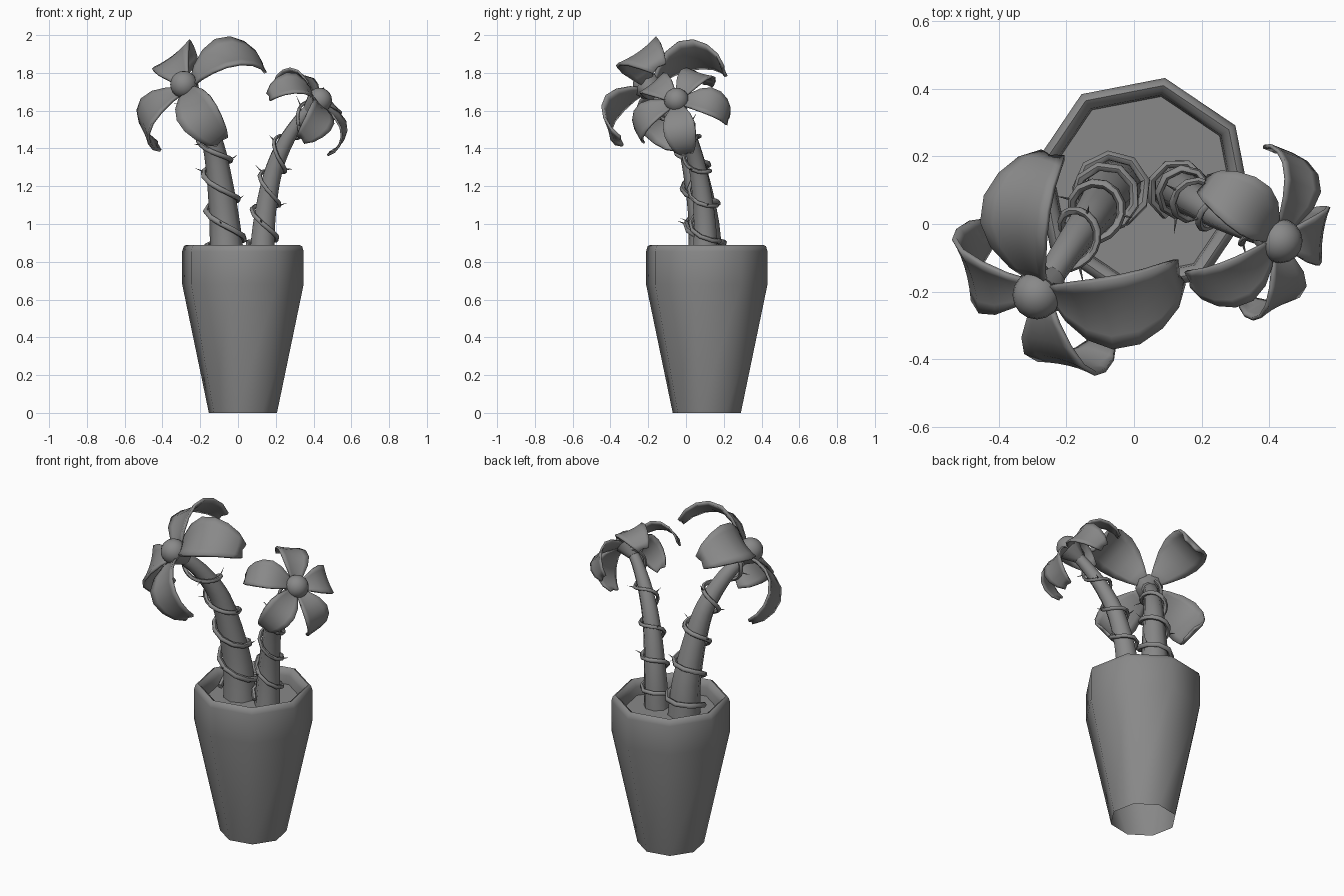
import bpy, bmesh, math, random
from mathutils import Vector

random.seed(4)
cube = bpy.data.objects.get("Cube")
if cube:
    bpy.data.objects.remove(cube, do_unlink=True)

gray = bpy.data.materials.new("plain gray")
gray.use_nodes = True
gray.diffuse_color = (0.25, 0.25, 0.25, 1)
gray.node_tree.nodes["Principled BSDF"].inputs["Base Color"].default_value = gray.diffuse_color


def finish(obj, angle=60):
    """Give the object its material and smooth shading."""
    obj.data.materials.clear()
    obj.data.materials.append(gray)
    bpy.ops.object.select_all(action='DESELECT')
    obj.select_set(True)
    bpy.context.view_layer.objects.active = obj
    bpy.ops.object.shade_smooth_by_angle(angle=math.radians(angle))
    return obj


def from_bmesh(name, bm, angle=60):
    bmesh.ops.recalc_face_normals(bm, faces=bm.faces)
    mesh = bpy.data.meshes.new(name)
    bm.to_mesh(mesh)
    bm.free()
    obj = bpy.data.objects.new(name, mesh)
    bpy.context.collection.objects.link(obj)
    return finish(obj, angle)


def tube(name, points, radii, resolution):
    """Sweep a round section along points, with a radius at each one."""
    curve = bpy.data.curves.new(name, 'CURVE')
    curve.dimensions = '3D'
    curve.bevel_depth = 1
    curve.bevel_resolution = resolution
    curve.use_fill_caps = True
    spline = curve.splines.new('POLY')
    spline.points.add(len(points) - 1)
    for p, co, r in zip(spline.points, points, radii):
        p.co = (*co, 1)
        p.radius = r
    obj = bpy.data.objects.new(name, curve)
    bpy.context.collection.objects.link(obj)
    bpy.ops.object.select_all(action='DESELECT')
    obj.select_set(True)
    bpy.context.view_layer.objects.active = obj
    bpy.ops.object.convert(target='MESH')
    return finish(bpy.context.object)


def sample(path, t):
    """Smooth interpolation through (x, y, z, radius) points, t in 0..1."""
    f = t * (len(path) - 1)
    i = min(int(f), len(path) - 2)
    f -= i
    a, b, c, d = (Vector(path[min(max(k, 0), len(path) - 1)]) for k in range(i - 1, i + 3))
    return b + ((c - a) + ((2 * a - 5 * b + 4 * c - d) + (3 * (b - c) + d - a) * f) * f) * f * 0.5


# Eight-sided pot, open underneath, with rounded rim and soil
def pot():
    profile = [(0.184, 0), (0.328, 0.68), (0.328, 0.855), (0.32, 0.882), (0.305, 0.89),
               (0.288, 0.878), (0.277, 0.85), (0.272, 0.8)]
    bm = bmesh.new()
    rings = []
    for r, z in profile:
        angles = [math.radians(33.5 + 45 * k) for k in range(8)]
        rings.append([bm.verts.new((0.026 + r * math.cos(a), 0.11 + r * math.sin(a), z)) for a in angles])
    for low, high in zip(rings, rings[1:]):
        for k in range(8):
            j = (k + 1) % 8
            bm.faces.new((low[k], low[j], high[j], high[k]))
    bm.faces.new(rings[-1])
    from_bmesh("pot", bm, 50)


# Tapered stem with a thorny vine wound round it in tilted loops
def stem(name, path, pitch, vine_radius):
    samples = [sample(path, k / 20) for k in range(21)]
    tube(name + "_stem", [s.to_3d() for s in samples], [s.w for s in samples], 2)
    points, outs = [], []
    steps = 56
    for k in range(steps + 1):
        t = 0.08 + 0.87 * k / steps
        s = sample(path, t)
        tangent = (sample(path, t + 0.01) - sample(path, t - 0.01)).to_3d().normalized()
        side = (Vector((1, 0, 0)) - tangent * tangent.x).normalized()
        back = tangent.cross(side)
        a = -math.pi / 2 - 2 * math.pi * (s.z - 1.0) / pitch
        out = side * math.cos(a) + back * math.sin(a)
        tilt = tangent * (-0.4 * s.w * math.cos(a))
        points.append(s.to_3d() + out * (s.w + vine_radius) + tilt)
        outs.append((out + tangent * 0.5).normalized())
    tube(name + "_vine", points,
         [vine_radius * (1 - 0.35 * k / steps) for k in range(steps + 1)], 1)
    for n, k in enumerate(range(8, steps - 4, 6)):
        tip = points[k] + outs[k] * random.uniform(0.04, 0.065)
        tube(f"{name}_thorn_{n + 1}", [points[k], tip], [0.005, 0.0005], 0)


# Petal: a curling strip, wide in the middle and lightly notched at the tip
def petal(name, centre, n, d, size):
    side = n.cross(d)
    spine = [(0.03, -0.03, 0.025), (0.1, 0.0, 0.065), (0.18, 0.012, 0.103), (0.26, 0.0, 0.125),
             (0.325, -0.045, 0.124), (0.363, -0.11, 0.106), (0.375, -0.18, 0.08), (0.362, -0.24, 0.045)]
    columns = 7
    bm = bmesh.new()
    rows = []
    for i, (along, rise, half) in enumerate(spine):
        row = []
        for c in range(columns):
            s = 2 * c / (columns - 1) - 1
            notch = 0.02 * (1 - abs(s)) if i == len(spine) - 1 else 0
            cup = 0.14 * half * (s * s - 0.3)
            co = d * along + n * (rise + cup + notch) + side * (s * half)
            row.append(bm.verts.new(centre + co * size))
        rows.append(row)
    for low, high in zip(rows, rows[1:]):
        for c in range(columns - 1):
            bm.faces.new((low[c], low[c + 1], high[c + 1], high[c]))
    obj = from_bmesh(name, bm)
    thick = obj.modifiers.new("thickness", 'SOLIDIFY')
    thick.thickness = 0.016 * size
    thick.offset = 0


# Flower: ball centre, collar behind it and a ring of petals, one size each
def flower(name, centre, normal, start, sizes, ball):
    centre, n = Vector(centre), Vector(normal).normalized()
    e1 = Vector((0, 0, 1)).cross(n).normalized()
    e2 = n.cross(e1)
    bpy.ops.mesh.primitive_uv_sphere_add(segments=16, ring_count=10, radius=ball, location=centre)
    bpy.context.object.name = name + "_centre"
    finish(bpy.context.object)
    tube(name + "_collar", [centre - n * ball * 1.3, centre - n * ball * 0.2],
         [ball * 0.5, ball * 1.08], 2)
    for k, size in enumerate(sizes):
        a = math.radians(start + 360 * k / len(sizes))
        petal(f"{name}_petal_{k + 1}", centre, n, e1 * math.cos(a) + e2 * math.sin(a), size)


pot()
stem("tall", [(-0.055, 0.1, 0.75, 0.095), (-0.07, 0.095, 1.0, 0.081), (-0.103, 0.05, 1.27, 0.065),
              (-0.14, 0.0, 1.45, 0.055), (-0.205, -0.09, 1.61, 0.045), (-0.27, -0.19, 1.715, 0.038)],
     0.2, 0.016)
stem("short", [(0.125, 0.1, 0.75, 0.075), (0.138, 0.1, 1.0, 0.063), (0.18, 0.07, 1.25, 0.051),
               (0.245, 0.03, 1.42, 0.043), (0.335, -0.015, 1.56, 0.034), (0.4, -0.04, 1.625, 0.03)],
     0.18, 0.013)
flower("tall_flower", (-0.287, -0.21, 1.738), (-0.58, -0.58, 0.56), 47, (1.01, 0.98, 0.93, 0.89), 0.072)
flower("short_flower", (0.432, -0.05, 1.655), (0.73, -0.25, 0.63), 70, [0.68] * 5, 0.066)
